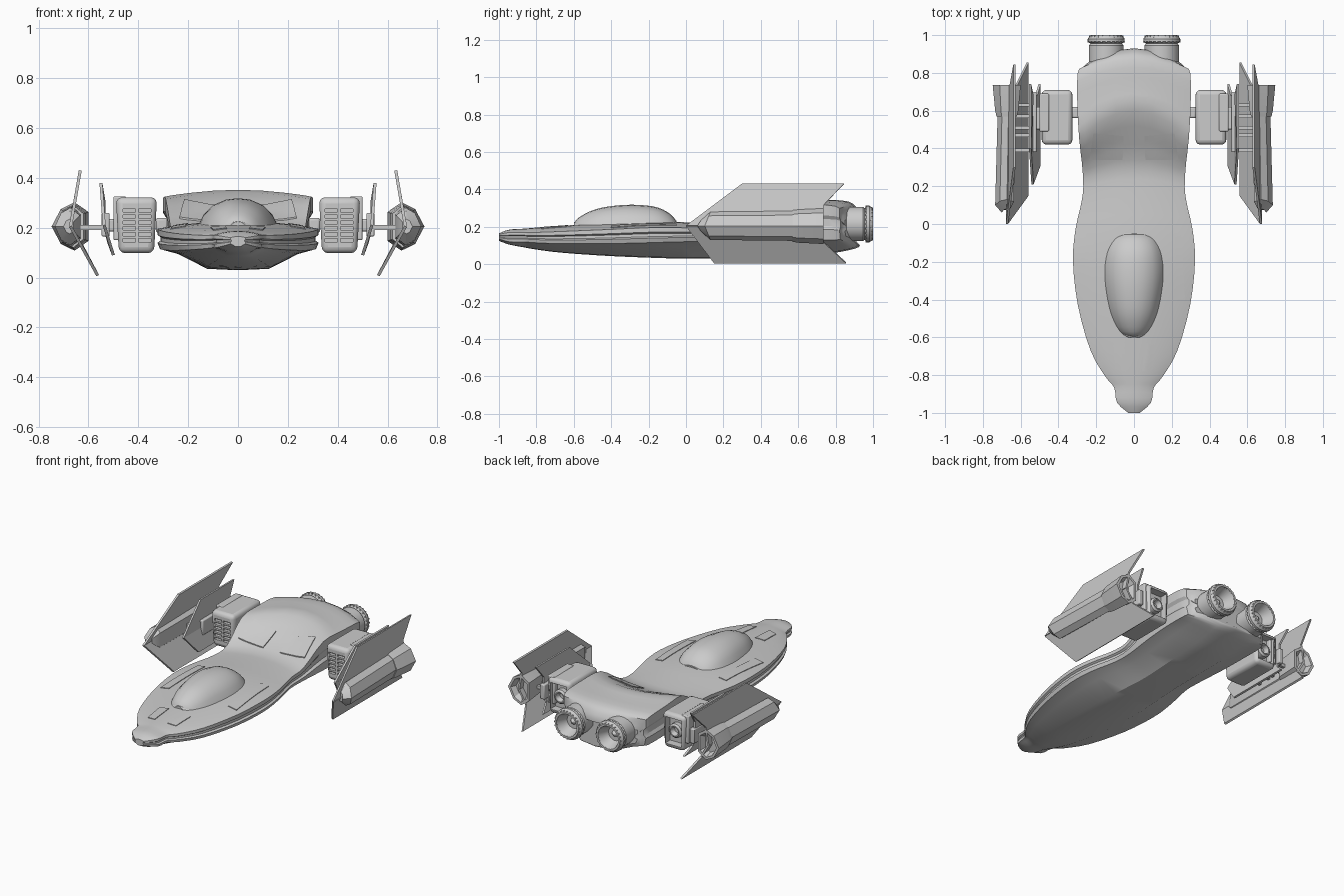
import bpy, bmesh, math
from mathutils import Vector
from mathutils.bvhtree import BVHTree

if "Cube" in bpy.data.objects:
    bpy.data.objects.remove(bpy.data.objects["Cube"])


def finish(name, bm, mirror=False, bevel=0, segs=3):
    bmesh.ops.recalc_face_normals(bm, faces=bm.faces)
    me = bpy.data.meshes.new(name)
    bm.to_mesh(me)
    ob = bpy.data.objects.new(name, me)
    bpy.context.collection.objects.link(ob)
    if bevel:
        m = ob.modifiers.new("bevel", 'BEVEL')
        m.width, m.segments = bevel, segs
    if mirror:
        ob.modifiers.new("mirror", 'MIRROR')
    return ob


def loft(rings):
    """Skin closed rings of equal point count and cap both ends."""
    bm = bmesh.new()
    vs = [[bm.verts.new(p) for p in r] for r in rings]
    n = len(vs[0])
    for a, b in zip(vs, vs[1:]):
        for i in range(n):
            bm.faces.new((a[i], a[(i + 1) % n], b[(i + 1) % n], b[i]))
    bm.faces.new(vs[0])
    bm.faces.new(vs[-1])
    return bm


def lathe(profile, cx, cz, n=32):
    """Turn (y, radius) points about an axis along y."""
    return loft([[(cx + r * math.cos(2 * math.pi * i / n), y, cz + r * math.sin(2 * math.pi * i / n))
                  for i in range(n)] for y, r in profile])


def add_box(bm, x0, x1, y0, y1, z0, z1):
    vs = bmesh.ops.create_cube(bm, size=1)['verts']
    for v in vs:
        v.co = ((x0 + x1) / 2 + v.co.x * (x1 - x0), (y0 + y1) / 2 + v.co.y * (y1 - y0),
                (z0 + z1) / 2 + v.co.z * (z1 - z0))
    return vs


def box(name, *dims, bevel=0.0):
    bm = bmesh.new()
    add_box(bm, *dims)
    return finish(name, bm, True, bevel, 2)


def plate(name, pts, t):
    """Flat polygon given a thickness, mirrored."""
    pts = [Vector(p) for p in pts]
    nrm = (pts[1] - pts[0]).cross(pts[2] - pts[0]).normalized() * t / 2
    return finish(name, loft([[p - nrm for p in pts], [p + nrm for p in pts]]), True)


def smooth_rows(rows, k=3):
    """Catmull-Rom interpolation of station rows."""
    out = []
    for i in range(len(rows) - 1):
        a, b, c, d = rows[max(i - 1, 0)], rows[i], rows[i + 1], rows[min(i + 2, len(rows) - 1)]
        for s in range(k):
            t = s / k
            out.append([.5 * (2 * q + (r - p) * t + (2 * p - 5 * q + 4 * r - u) * t * t
                              + (3 * q - p - 3 * r + u) * t ** 3) for p, q, r, u in zip(a, b, c, d)])
    return out + [rows[-1]]


def closed(half):
    """Mirror a top-to-bottom half section into a full ring."""
    return half + [(-x, y, z) for x, y, z in half[-2:0:-1]]


# Main hull: side y, centre shift, half width, top, shoulder, lower edge, belly
stations = [
    (-1.0, 0, .03, .165, .16, .135, .125), (-.945, 0, .09, .185, .17, .12, .105),
    (-.865, 0, .105, .19, .17, .12, .09), (-.81, 0, .15, .195, .17, .115, .08),
    (-.67, 0, .23, .205, .175, .11, .062), (-.43, 0, .297, .22, .185, .11, .045),
    (-.2, 0, .323, .228, .195, .115, .035), (-.03, .01, .31, .225, .195, .12, .03),
    (.15, .04, .272, .212, .195, .12, .03), (.28, .06, .272, .222, .21, .12, .033),
    (.45, .15, .29, .342, .315, .125, .04), (.63, .1, .3, .345, .32, .13, .05),
    (.8, .07, .298, .335, .31, .13, .075), (.83, .09, .27, .29, .27, .14, .09),
    (.85, .08, .25, .25, .235, .15, .1)]


def hull_ring(s):
    y, dy, w, zt, zh, zl, zb = s
    d, h, e, g = zt - zh, zh - zl, zl - zb, min(.012, w * .1)
    half = [(0, zt), (.33 * w, zt - .12 * d), (.66 * w, zt - .45 * d), (.9 * w, zt - .8 * d), (w, zh),
            (w, zh - .3 * h), (w - g, zh - .4 * h), (w - g, zh - .6 * h), (w, zh - .7 * h),
            (.97 * w, zl), (.75 * w, zl - .25 * e), (.4 * w, zb + .06 * e), (0, zb)]
    return closed([(x, y + dy * (1 - (x / w) ** 2), z) for x, z in half])


hull_bm = loft([hull_ring(s) for s in smooth_rows(stations)])
bvh = BVHTree.FromBMesh(hull_bm)
finish("hull", hull_bm)


def skin_panel(name, quad, lift=.004, n=6):
    """Raised panel draped over the hull from four (x, y) corners."""
    bm = bmesh.new()
    a, b, c, d = [Vector(q) for q in quad]
    layers = []
    for off in (-.01, lift):
        g = []
        for i in range(n + 1):
            row = []
            for j in range(n + 1):
                p = a.lerp(b, i / n).lerp(d.lerp(c, i / n), j / n)
                hit = bvh.ray_cast(Vector((p.x, p.y, 1)), Vector((0, 0, -1)))[0]
                row.append(bm.verts.new(hit + Vector((0, 0, off))))
            g.append(row)
        layers.append(g)
        for i in range(n):
            for j in range(n):
                bm.faces.new((g[i][j], g[i + 1][j], g[i + 1][j + 1], g[i][j + 1]))
    lo, hi = layers
    for i in range(n):
        for q in (((i, 0), (i + 1, 0)), ((i, n), (i + 1, n)), ((0, i), (0, i + 1)), ((n, i), (n, i + 1))):
            (p, r), (s, t) = q
            bm.faces.new((lo[p][r], lo[s][t], hi[s][t], hi[p][r]))
    finish(name, bm, True)


skin_panel("rear_window", [(.06, .34), (.235, .34), (.215, .48), (.055, .465)], .006)
skin_panel("nose_hatch", [(.045, -.78), (.1, -.77), (.11, -.64), (.05, -.63)])
skin_panel("side_hatch", [(.21, -.4), (.27, -.4), (.25, -.05), (.2, -.05)])

# Canopy and its rim: y, half width, base, height
canopy = [(-.6, .03, .205, .012), (-.57, .08, .207, .045), (-.48, .125, .21, .085), (-.36, .152, .213, .102),
          (-.25, .162, .215, .102), (-.15, .15, .215, .088), (-.08, .115, .215, .05), (-.05, .07, .215, .012)]


def canopy_ring(s, grow=0.0, height=None):
    y, w, z, h = s
    w, h, z = w + grow, height or h, z - .012
    half = [(0, y, z + h + .012), (.3 * w, y, z + .97 * h + .01), (.62 * w, y, z + .8 * h + .005),
            (.85 * w, y, z + .48 * h), (w, y, z), (.9 * w, y, z - .05), (0, y, z - .06)]
    return closed(half)


finish("canopy", loft([canopy_ring(s) for s in smooth_rows(canopy)]))
finish("canopy_rim", loft([canopy_ring(s, .012, .02) for s in smooth_rows(canopy)]))

# Main engines with ribbed flared nozzles
finish("engine", lathe([(.75, .092), (.945, .092), (.955, .084), (.965, .098), (.98, .098), (1.0, .084),
                        (1.0, .072), (.93, .045), (.93, .02), (.95, .004)], .147, .215), True)
ribs = bmesh.new()
for i in range(24):
    a = i * math.pi / 12
    for v in add_box(ribs, .08, .1, .96, .997, -.004, .004):
        x, z = v.co.x - (.01 if v.co.y > .98 else 0), v.co.z
        v.co.x = .147 + x * math.cos(a) - z * math.sin(a)
        v.co.z = .215 + x * math.sin(a) + z * math.cos(a)
finish("nozzle_ribs", ribs, True)

# Intake pods: grille slots at the front, recess at the back
cut = bmesh.new()
for x in (.374, .436):
    for k in range(6):
        add_box(cut, x - .025, x + .025, .4, .44, .143 + k * .024, .156 + k * .024)
add_box(cut, .35, .465, .66, .75, .125, .295)
cutter = finish("pod_cutter", cut)
cutter.hide_render = cutter.hide_viewport = True
pod_bm = bmesh.new()
for v in add_box(pod_bm, .325, .49, .42, .71, .098, .322):
    if v.co.z < .2:
        v.co.x += .012 if v.co.x < .4 else -.012
pod = finish("intake_pod", pod_bm, False, .025)
mod = pod.modifiers.new("slots", 'BOOLEAN')
mod.object, mod.operation = cutter, 'DIFFERENCE'
pod.modifiers.new("mirror", 'MIRROR')
finish("pod_nozzle", lathe([(.65, .045), (.69, .045), (.7, .035), (.7, .028), (.67, .018)], .407, .21, 20), True)
box("pod_side_cover", .45, .5, .49, .69, .15, .326, bevel=.006)
box("pod_axle", .28, .33, .56, .62, .18, .24, bevel=.01)
box("pod_link", .48, .54, .5, .62, .185, .235, bevel=.008)

# Inner fins, with backing block and struts to the outer wing
plate("inner_fin_upper", [(.537, .21, .21), (.55, .4, .38), (.55, .74, .38), (.537, .68, .3), (.537, .68, .21)], .012)
plate("inner_fin_lower", [(.537, .21, .21), (.537, .68, .21), (.518, .68, .14), (.5, .74, .09), (.5, .31, .09)], .012)
box("fin_block", .515, .548, .38, .7, .165, .26, bevel=.006)
struts = bmesh.new()
for y in (.39, .47, .51, .57, .63):
    add_box(struts, .53, .67, y - .009, y + .009, .19, .21)
finish("wing_struts", struts, True)

# Outer wing blades, folded along a common edge
plate("outer_wing_upper", [(.672, 0, .205), (.633, .3, .43), (.633, .845, .43), (.653, .735, .315), (.672, .735, .205)], .012)
plate("outer_wing_lower", [(.672, 0, .205), (.672, .735, .205), (.622, .735, .12), (.563, .855, .008), (.563, .15, .008)], .012)


# Faceted outer thruster on each wing
def facet_ring(y, x0, x1, hz, slant=0.0):
    cx, hx = (x0 + x1) / 2, (x1 - x0) / 2
    pts = [(1, 0), (.5, .72), (-.25, 1), (-1, .6), (-1, -.6), (-.25, -1), (.5, -.72)]
    return [(cx + a * hx, y - slant * (1 - abs(b)), .205 + b * hz) for a, b in pts]


finish("wing_thruster", loft([facet_ring(.08, .66, .7, .03, .02), facet_ring(.13, .635, .735, .075, .03),
                              facet_ring(.58, .63, .722, .08)]), True)
finish("thruster_bell", loft([facet_ring(.57, .62, .728, .085), facet_ring(.6, .612, .735, .09),
                              facet_ring(.735, .6, .748, .097), facet_ring(.735, .615, .73, .08),
                              facet_ring(.7, .63, .715, .06)]), True)

# Smooth shading with sharp creases kept
bpy.ops.object.select_all(action='SELECT')
bpy.context.view_layer.objects.active = bpy.data.objects["hull"]
bpy.ops.object.shade_smooth_by_angle(angle=math.radians(28))
